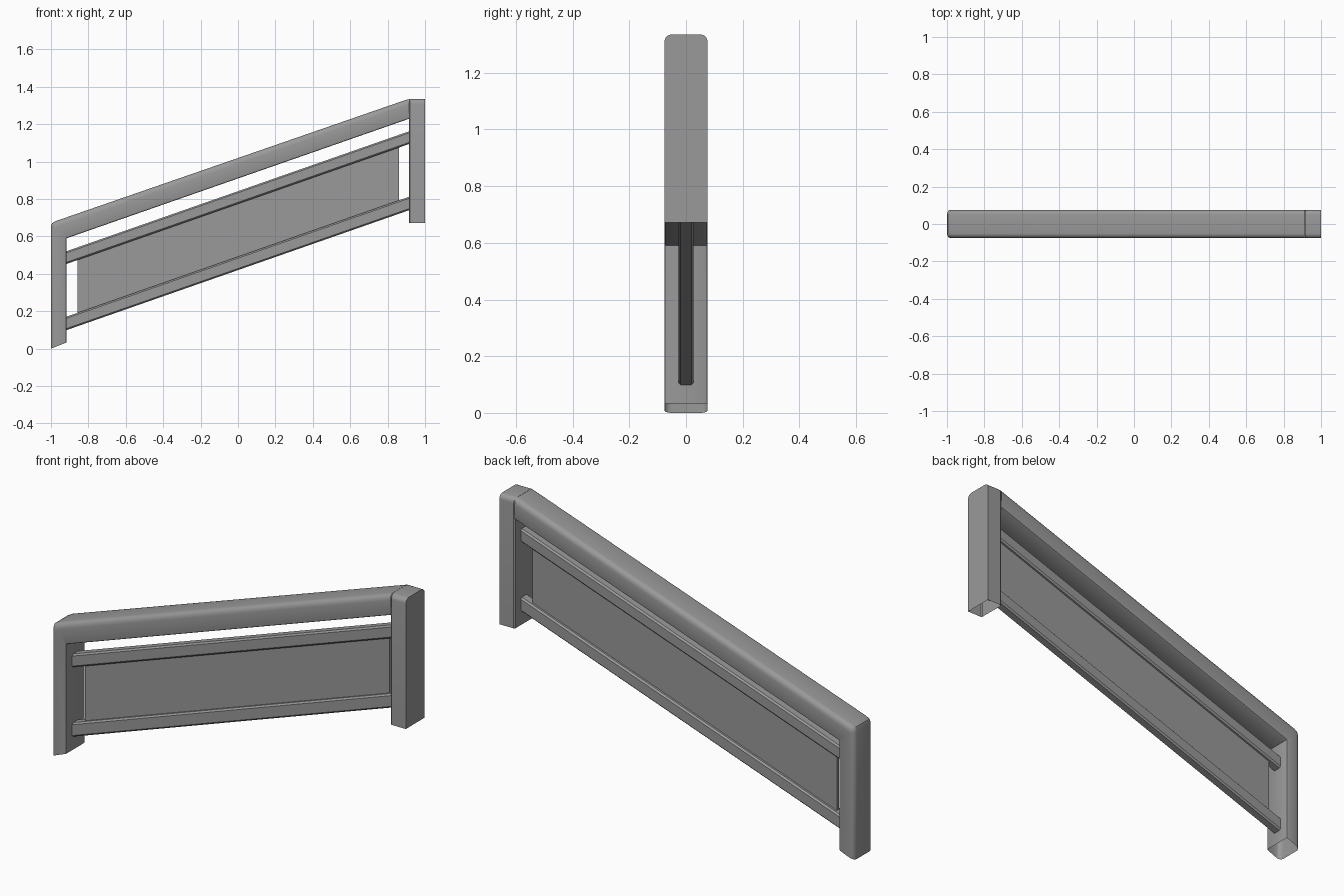
import bpy, bmesh
from math import sin, cos, pi, radians

cube = bpy.data.objects.get("Cube")
if cube:
    bpy.data.objects.remove(cube)

grey = bpy.data.materials.new("grey_metal")
grey.use_nodes = True
grey.diffuse_color = (0.32, 0.32, 0.32, 1)
grey.node_tree.nodes["Principled BSDF"].inputs["Base Color"].default_value = grey.diffuse_color

HALF = 0.076      # half depth of the frame
SLOPE = 0.35


def finish(name, bm, smooth=True):
    bmesh.ops.remove_doubles(bm, verts=bm.verts, dist=0.0001)
    bmesh.ops.recalc_face_normals(bm, faces=bm.faces)
    mesh = bpy.data.meshes.new(name)
    bm.to_mesh(mesh)
    bm.free()
    obj = bpy.data.objects.new(name, mesh)
    bpy.context.collection.objects.link(obj)
    mesh.materials.append(grey)
    if smooth:
        bpy.ops.object.select_all(action='DESELECT')
        obj.select_set(True)
        bpy.context.view_layer.objects.active = obj
        bpy.ops.object.shade_smooth_by_angle(angle=radians(35))
    return obj


def rounded_corner(radius, steps=5):
    """Points (depth below outer face, y) round the corner on the +y side."""
    return [(radius * (1 - cos(a)), HALF - radius + radius * sin(a))
            for a in (i * pi / 2 / steps for i in range(steps + 1))]


def bridge(bm, rings, closed=True):
    count = len(rings[0])
    for a, b in zip(rings, rings[1:]):
        for i in range(count if closed else count - 1):
            j = (i + 1) % count
            bm.faces.new((a[i], a[j], b[j], b[i]))


# Lower post and handrail: one rounded tube mitred at the corner, open below
depth = 0.09
side = rounded_corner(0.025)
side += [(depth - d, y) for d, y in reversed(rounded_corner(0.007, 2))]
section = side + [(d, -y) for d, y in reversed(side)]
stations = [((-1, 0.0), (-0.917, 0.033)),
            ((-1, 0.655), (-0.917, 0.59)),
            ((-0.994, 0.671), (-0.917, 0.59)),
            ((-0.975, 0.682), (-0.917, 0.59)),
            ((0.912, 1.335), (0.917, 1.23))]
bm = bmesh.new()
rings = []
for (ox, oz), (ix, iz) in stations:
    rings.append([bm.verts.new((ox + (ix - ox) * d / depth, y, oz + (iz - oz) * d / depth))
                  for d, y in section])
bridge(bm, rings)
bmesh.ops.dissolve_degenerate(bm, dist=0.0001, edges=bm.edges)
finish("lower_post_and_handrail", bm)

# Upper post: round-topped tube with a flat outer face, open below
arch = [(HALF, 0.672)] + [(y, 1.335 - d) for d, y in reversed(rounded_corner(0.025))]
arch += [(-y, z) for y, z in reversed(arch)]
bm = bmesh.new()
rings = []
for x, inset in ((0.913, 0.006), (0.919, 0), (1, 0)):
    rings.append([bm.verts.new((x, y - inset * (1 if y > 0 else -1), z)) for y, z in arch])
bridge(bm, rings, closed=False)
bm.faces.new(rings[0])
bm.faces.new(rings[-1])
finish("upper_post", bm)


def sloped_bar(name, x0, x1, low, high, half_y, chamfer=0.0):
    """Bar along the slope; low and high are its heights at the middle."""
    bm = bmesh.new()
    bmesh.ops.create_cube(bm, size=1)
    for v in bm.verts:
        v.co.x = x1 if v.co.x > 0 else x0
        v.co.y = half_y if v.co.y > 0 else -half_y
        v.co.z = (high if v.co.z > 0 else low) + SLOPE * v.co.x
    if chamfer:
        long_edges = [e for e in bm.edges
                      if abs(e.verts[0].co.x - e.verts[1].co.x) > 0.1]
        bmesh.ops.bevel(bm, geom=long_edges, offset=chamfer, segments=1,
                        affect='EDGES')
    return finish(name, bm, smooth=False)


# Two sloping rails and the thin panel held between them
sloped_bar("lower_rail", -0.92, 0.92, 0.42, 0.492, 0.027, 0.008)
sloped_bar("upper_rail", -0.92, 0.92, 0.774, 0.842, 0.027, 0.008)
sloped_bar("infill_panel", -0.857, 0.86, 0.48, 0.785, 0.009)
